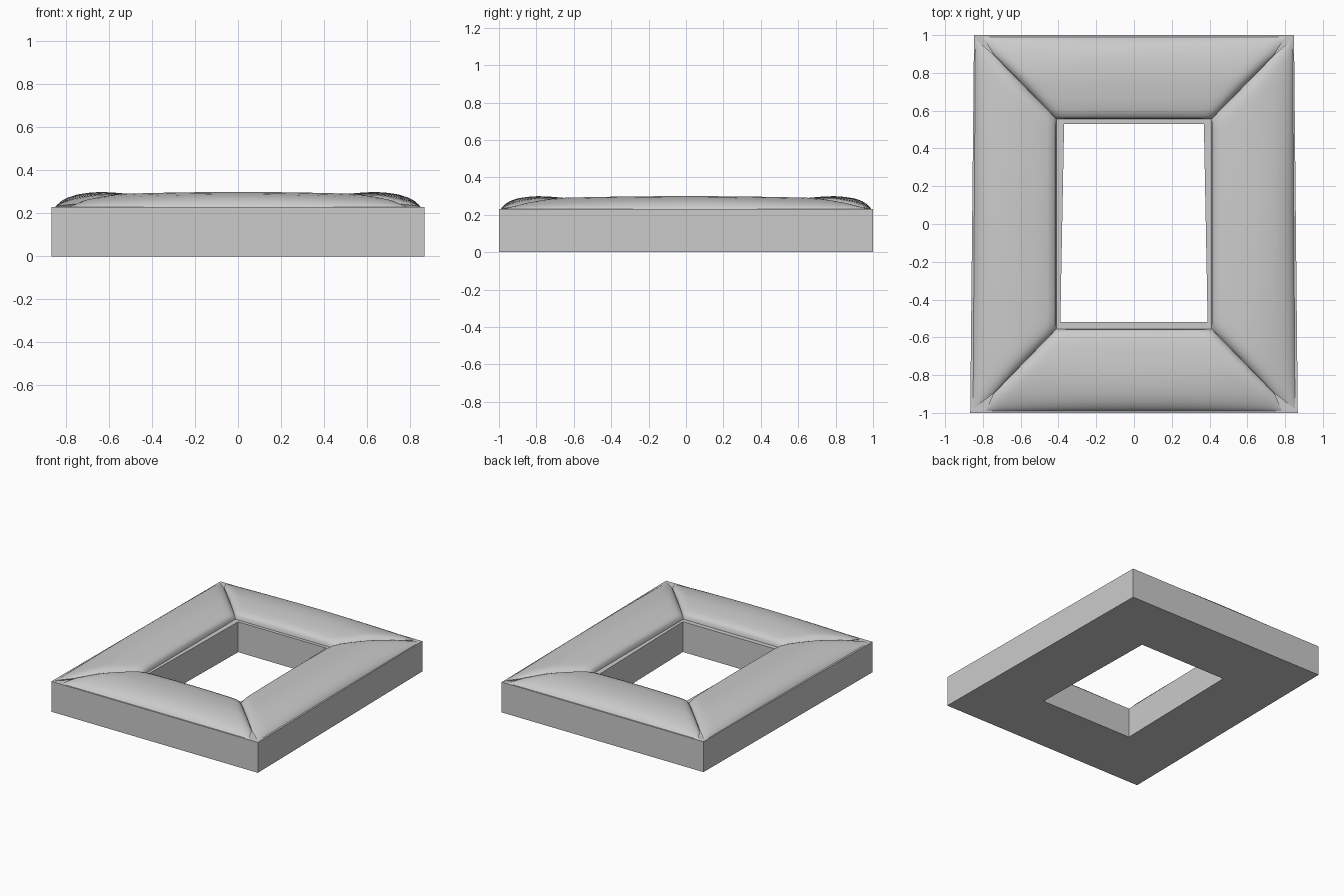
import bpy
from mathutils import Vector

if "Cube" in bpy.data.objects:
    bpy.data.objects.remove(bpy.data.objects["Cube"])

BASE_TOP = 0.23


def make_object(name, verts, faces, smooth=False):
    mesh = bpy.data.meshes.new(name)
    mesh.from_pydata(verts, [], faces)
    mesh.update()
    obj = bpy.data.objects.new(name, mesh)
    bpy.context.collection.objects.link(obj)
    if smooth:
        bpy.ops.object.select_all(action='DESELECT')
        obj.select_set(True)
        bpy.context.view_layer.objects.active = obj
        bpy.ops.object.shade_smooth_by_angle(angle=0.7)
    return obj


# Flat-sided base frame, slightly narrower at the back
outer = [(-0.867, -1), (0.867, -1), (0.847, 1), (-0.847, 1)]
inner = [(-0.39, -0.52), (0.39, -0.52), (0.37, 0.53), (-0.37, 0.53)]
verts = [(x, y, z) for z in (0, BASE_TOP) for ring in (outer, inner) for x, y in ring]
faces = []
for i in range(4):
    j = (i + 1) % 4
    faces += [(i, j, 8 + j, 8 + i),              # outer wall
              (4 + j, 4 + i, 12 + i, 12 + j),    # inner wall
              (8 + i, 8 + j, 12 + j, 12 + i),    # top
              (j, i, 4 + i, 4 + j)]              # bottom
make_object("base_frame", verts, faces)

# Padded cross-section: (fraction from inner to outer edge, rise)
SECTION = [(0, 0), (0.01, 0.025), (0.04, 0.042), (0.12, 0.054), (0.25, 0.062),
           (0.42, 0.068), (0.55, 0.070), (0.68, 0.066), (0.8, 0.058),
           (0.89, 0.044), (0.95, 0.028), (0.985, 0.012), (1, 0)]


def seam_point(path, t):
    """Point on a three-point mitre seam; the bend sits at t = 0.8."""
    a, b, c = (Vector(p) for p in path)
    return a.lerp(b, t / 0.8) if t < 0.8 else b.lerp(c, (t - 0.8) / 0.2)


def pad(name, start, end, steps=32):
    """Puffed panel between two mitre seams, sinking towards both seams."""
    verts, faces = [], []
    for i in range(steps + 1):
        # denser sampling near the seams
        u = 2 * i / steps - 1
        s = u * (1.5 - 0.5 * u * u)
        swell = (1 - 0.14 * s * s) * (1 - 0.6 * abs(s) ** 24)
        for t, rise in SECTION:
            p = seam_point(start, t).lerp(seam_point(end, t), (s + 1) / 2)
            # the outer rim drops lower towards the corners
            rim = 1 - 0.4 * s * s * max(0, t - 0.5) * 2
            verts.append((p.x, p.y, BASE_TOP + rise * swell * rim))
    n = len(SECTION)
    for i in range(steps):
        for k in range(n - 1):
            a = i * n + k
            faces.append((a, a + 1, a + n + 1, a + n))
    # closing skirts at the seams
    for row, flip in ((0, False), (steps, True)):
        ring = [row * n + k for k in range(n)]
        faces.append(tuple(ring if flip else ring[::-1]))
    return make_object(name, verts, faces, True)


def mirror_x(path):
    return [(-x, y) for x, y in path]


# Mitre seams on the right-hand half
front_end = [(0.41, -0.555), (0.745, -0.90), (0.785, -0.99)]
back_end = [(0.41, 0.555), (0.745, 0.90), (0.80, 0.99)]
side_front = [(0.41, -0.555), (0.748, -0.90), (0.852, -0.98)]
side_back = [(0.41, 0.555), (0.748, 0.90), (0.840, 0.98)]

# Four padded panels
pad("front_pad", mirror_x(front_end), front_end)
pad("back_pad", back_end, mirror_x(back_end))
pad("right_pad", side_front, side_back)
pad("left_pad", mirror_x(side_back), mirror_x(side_front))
